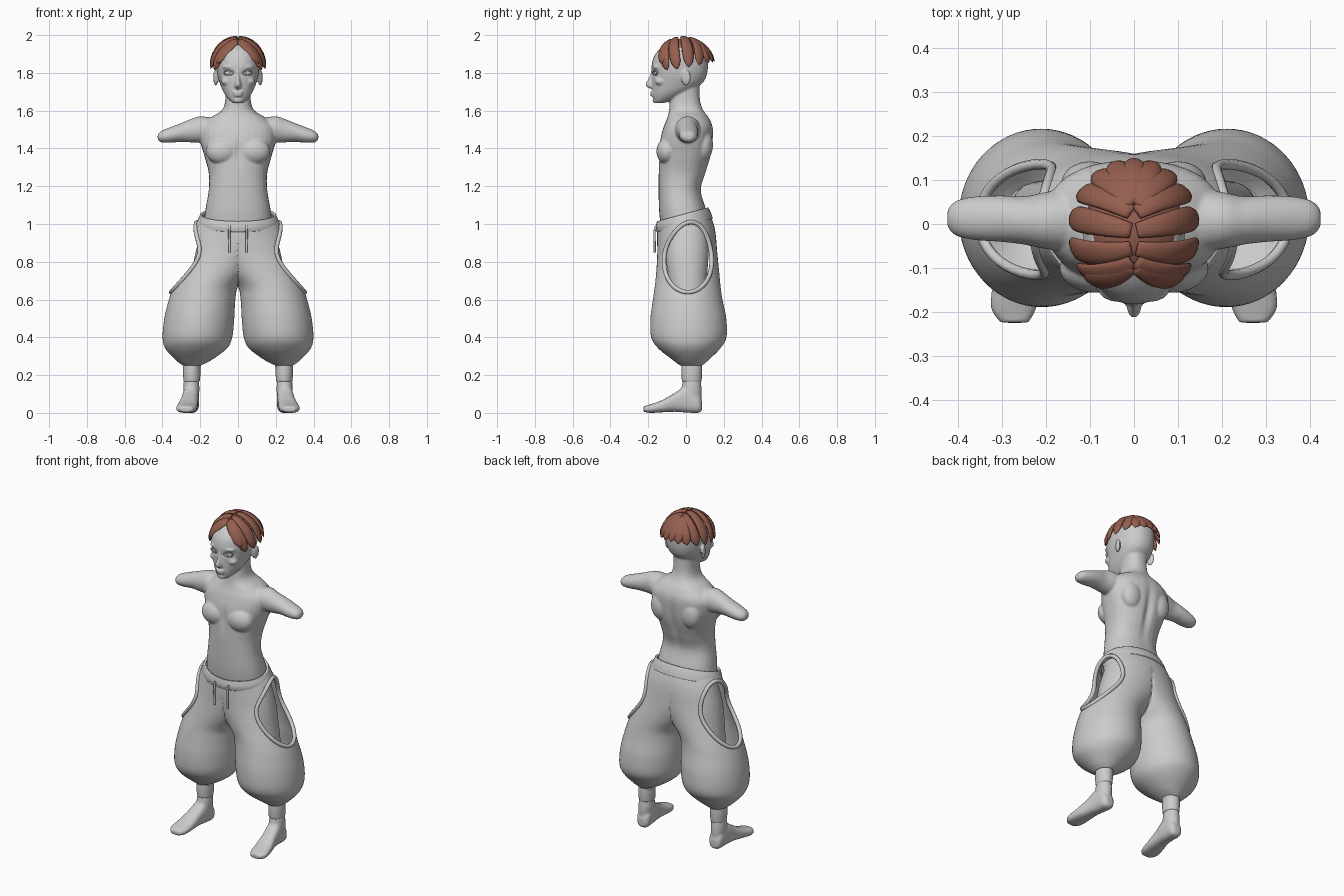
import bpy, bmesh, math
from mathutils import Vector, Matrix

cube = bpy.data.objects.get("Cube")
if cube:
    bpy.data.objects.remove(cube, do_unlink=True)


def material(name, colour):
    m = bpy.data.materials.new(name)
    m.use_nodes = True
    m.diffuse_color = (*colour, 1)
    m.node_tree.nodes["Principled BSDF"].inputs["Base Color"].default_value = (*colour, 1)
    return m


GREY = material("plain grey", (.6, .6, .6))
BROWN = material("hair brown", (.3, .113, .077))


def finish(name, bm, mat):
    bmesh.ops.recalc_face_normals(bm, faces=bm.faces)
    mesh = bpy.data.meshes.new(name)
    bm.to_mesh(mesh)
    bm.free()
    mesh.materials.append(mat)
    mesh.shade_smooth()
    obj = bpy.data.objects.new(name, mesh)
    bpy.context.collection.objects.link(obj)
    return obj


def dense(rings, steps=6):
    """Smoothly interpolate the ring values."""
    out = []
    for i in range(len(rings) - 1):
        p = [rings[max(0, min(len(rings) - 1, i + k))] for k in (-1, 0, 1, 2)]
        for s in range(steps):
            t = s / steps
            out.append([b + .5 * t * (c - a + t * (2*a - 5*b + 4*c - d + t * (3*(b - c) + d - a)))
                        for a, b, c, d in zip(*p)])
    return out + [list(rings[-1])]


def loft(bm, rings, axis="z", side=1, sides=32, power=2, caps=True):
    """Rings are (position, centre across, half width, low edge, high edge)."""
    loops = []
    for pos, ca, ra, b0, b1 in dense(rings):
        loop = []
        for k in range(sides):
            a = math.tau * k / sides
            c, s = [math.copysign(abs(f) ** (2 / power), f) for f in (math.cos(a), math.sin(a))]
            u, v = ca + ra * c, (b0 + b1) / 2 + (b1 - b0) / 2 * s
            co = {"z": (u, v, pos), "x": (pos, u, v), "y": (u, pos, v)}[axis]
            loop.append(bm.verts.new((co[0] * side, co[1], co[2])))
        loops.append(loop)
    for lo, hi in zip(loops, loops[1:]):
        for k in range(sides):
            n = (k + 1) % sides
            bm.faces.new((lo[k], lo[n], hi[n], hi[k]))
    if caps:
        bm.faces.new(loops[0])
        bm.faces.new(loops[-1])


def blob(bm, loc, radii, turn=0, axis="Z"):
    m = Matrix.Translation(loc) @ Matrix.Rotation(turn, 4, axis) @ Matrix.Diagonal((*radii, 1))
    bmesh.ops.create_uvsphere(bm, u_segments=24, v_segments=16, radius=1, matrix=m)


def tube(name, points, radius, cyclic=True):
    curve = bpy.data.curves.new(name, "CURVE")
    curve.dimensions = "3D"
    curve.bevel_depth = radius
    curve.bevel_resolution = 2
    curve.use_fill_caps = True
    line = curve.splines.new("POLY")
    line.points.add(len(points) - 1)
    for p, co in zip(line.points, points):
        p.co = (*co, 1)
    line.use_cyclic_u = cyclic
    curve.materials.append(GREY)
    obj = bpy.data.objects.new(name, curve)
    bpy.context.collection.objects.link(obj)


# Body: overlapping volumes fused into one skin
bm = bmesh.new()
torso = [(.9, 0, .17, -.12, .13), (1, 0, .18, -.135, .125), (1.08, 0, .172, -.143, .105),
         (1.18, 0, .155, -.145, .08), (1.27, 0, .155, -.145, .105), (1.36, 0, .178, -.142, .132),
         (1.44, 0, .2, -.138, .143), (1.51, 0, .2, -.12, .143), (1.56, 0, .15, -.1, .123),
         (1.6, 0, .088, -.09, .093), (1.65, 0, .068, -.085, .075), (1.74, 0, .066, -.07, .07)]
loft(bm, torso, power=2.3)
head = [(1.64, 0, .025, -.165, -.12), (1.655, 0, .045, -.172, -.07), (1.68, 0, .066, -.176, -.02),
        (1.71, 0, .083, -.179, .04), (1.75, 0, .098, -.18, .09), (1.79, 0, .109, -.181, .11),
        (1.84, 0, .115, -.182, .117), (1.89, 0, .113, -.168, .113), (1.93, 0, .097, -.135, .09),
        (1.96, 0, .055, -.09, .05)]
loft(bm, head, power=2.2)
nose = [(1.82, 0, .008, -.184, -.14), (1.78, 0, .01, -.194, -.14), (1.745, 0, .016, -.214, -.14),
        (1.728, 0, .019, -.21, -.14), (1.716, 0, .012, -.19, -.14)]
loft(bm, nose)
blob(bm, (0, -.178, 1.697), (.027, .013, .007))
blob(bm, (0, -.176, 1.682), (.024, .014, .008))
blob(bm, (0, -.158, 1.655), (.026, .02, .016))
arm = [(.12, .01, .075, 1.43, 1.56), (.2, .008, .065, 1.43, 1.57), (.25, .008, .055, 1.432, 1.555),
       (.3, .012, .053, 1.435, 1.535), (.36, .013, .05, 1.43, 1.512), (.405, .013, .04, 1.432, 1.493),
       (.425, .013, .02, 1.445, 1.475)]
leg = [(.98, .1, .085, -.1, .11), (.85, .125, .1, -.11, .12), (.7, .16, .09, -.09, .11),
       (.5, .2, .07, -.06, .1), (.35, .225, .055, -.035, .095), (.2, .245, .04, -.015, .078),
       (.12, .247, .043, -.025, .083), (.04, .25, .035, -.02, .08)]
foot = [(.085, .247, .02, .015, .06), (.065, .247, .04, 0, .1), (0, .25, .044, .002, .14),
        (-.06, .257, .046, .006, .105), (-.13, .267, .053, .003, .066), (-.19, .274, .052, 0, .045),
        (-.225, .272, .032, .006, .035)]
for s in (1, -1):
    loft(bm, arm, "x", s)
    loft(bm, leg, "z", s)
    loft(bm, foot, "y", s, power=2.6)
    blob(bm, (.085 * s, -.1, 1.385), (.085, .057, .07))
    blob(bm, (.1 * s, .095, 1.42), (.065, .048, .085))
    blob(bm, (.118 * s, .0, 1.775), (.011, .026, .043), -.35 * s)
    blob(bm, (.05 * s, -.155, 1.832), (.035, .022, .009), .3 * s)
    blob(bm, (.06 * s, -.135, 1.755), (.03, .03, .022))
body = finish("body", bm, GREY)
remesh = body.modifiers.new("fuse", "REMESH")
remesh.mode = "VOXEL"
remesh.voxel_size = .006
smooth = body.modifiers.new("soften", "SMOOTH")
smooth.factor = .5
smooth.iterations = 4
graph = bpy.context.evaluated_depsgraph_get()
body.data = bpy.data.meshes.new_from_object(body.evaluated_get(graph))
body.modifiers.clear()

# Soft hollows: eye sockets, breastbone, spine
hollows = [((.05, -.17, 1.8), (.026, .04, .014), .012), ((-.05, -.17, 1.8), (.026, .04, .014), .012),
           ((0, -.15, 1.38), (.014, .06, .07), .008), ((0, .13, 1.34), (.022, .07, .14), -.014)]
for v in body.data.vertices:
    for centre, size, push in hollows:
        d = sum(((a - b) / c) ** 2 for a, b, c in zip(v.co, centre, size))
        v.co.y += push * math.exp(-d)
body.data.shade_smooth()

# Eyes and lids
for s, label in ((1, "left"), (-1, "right")):
    bm = bmesh.new()
    blob(bm, (.05 * s, -.145, 1.8), (.021, .021, .021))
    finish(label + "_eye", bm, GREY)
    lid = []
    for k in range(24):
        a = math.tau * k / 24
        dx = .025 * math.cos(a)
        lid.append(((.05 + dx) * s, -.166 + .4 * dx, 1.8 + .012 * math.sin(a)))
    tube(label + "_eyelid", lid, .003)

# Baggy trousers with a side opening
trousers = [(1.05, 0, .2, -.152, .115), (.95, .012, .235, -.153, .152), (.85, .055, .225, -.152, .165),
            (.75, .12, .195, -.157, .175), (.67, .17, .172, -.165, .183), (.6, .19, .176, -.175, .193),
            (.5, .205, .185, -.188, .213), (.4, .215, .184, -.184, .214), (.34, .222, .162, -.145, .18),
            (.28, .235, .095, -.07, .12), (.25, .245, .045, -.03, .085)]


def tilt(co):
    f = max(0, min(1, (co[2] - .8) / .25))
    return (co[0], co[1], co[2] + .27 * co[1] * f * f * (3 - 2 * f))


def opening(a, k=1):
    """Oval of the side opening, wider toward its foot."""
    return (.01 + k * math.cos(a) * (.122 - .012 * math.sin(a)), .822 + .178 * k * math.sin(a))


def outside(y, z):
    profile = dense(trousers)
    hi, lo = next((p, q) for p, q in zip(profile, profile[1:]) if q[0] <= z)
    t = (hi[0] - z) / (hi[0] - lo[0])
    _, cx, rx, y0, y1 = [a + t * (b - a) for a, b in zip(hi, lo)]
    u = (2 * y - y0 - y1) / (y1 - y0)
    return cx + rx * math.sqrt(max(0, 1 - u * u))


bm = bmesh.new()
loft(bm, trousers, sides=64, caps=False)
for v in bm.verts:
    v.co.x = max(0, v.co.x)
inner = [f for f in bm.faces if all(v.co.x < .0001 for v in f.verts)]
bmesh.ops.delete(bm, geom=inner, context="FACES")


def angle(co):
    return math.atan2((co.z - .822) / .178, (co.y - .01) / .122)


def in_opening(co):
    y, z = opening(angle(co))
    return co.x > .1 and math.hypot(co.y - .01, co.z - .822) < math.hypot(y - .01, z - .822)


gap = [f for f in bm.faces if in_opening(f.calc_center_median())]
edge = {v for f in gap for v in f.verts if any(g not in gap for g in v.link_faces)}
bmesh.ops.delete(bm, geom=gap, context="FACES")
for v in edge:
    if v.is_valid:
        y, z = opening(angle(v.co))
        v.co = (outside(y, z), y, z)
for v in bm.verts:
    v.co = tilt(v.co)
pants = finish("trousers", bm, GREY)
mirror = pants.modifiers.new("mirror", "MIRROR")
mirror.merge_threshold = .001
shell = pants.modifiers.new("cloth", "SOLIDIFY")
shell.thickness = .008

# Waistband
bm = bmesh.new()
loft(bm, [(.995, 0, .218, -.156, .142), (1.025, 0, .212, -.16, .132), (1.056, 0, .2, -.154, .118)],
     sides=48, caps=False)
for v in bm.verts:
    v.co = tilt(v.co)
band = finish("waistband", bm, GREY)
band.modifiers.new("cloth", "SOLIDIFY").thickness = .014

# Opening hems, drawstrings and ankle cuffs
for s, label in ((1, "left"), (-1, "right")):
    hem = []
    for k in range(48):
        y, z = opening(math.tau * k / 48, 1.03)
        x, y, z = tilt((outside(y, z), y, z))
        hem.append((x * s, y, z))
    tube(label + "_opening_hem", hem, .012)
    tube(label + "_drawstring", [(.045 * s, -.158, .99), (.046 * s, -.167, .96), (.045 * s, -.165, .85)],
         .006, False)
    bm = bmesh.new()
    loft(bm, [(.165, .245, .041, -.018, .08), (.175, .245, .044, -.022, .083),
              (.22, .245, .046, -.024, .085), (.262, .245, .044, -.022, .083)], "z", s)
    finish(label + "_ankle_cuff", bm, GREY)

# Hair: a scalp cap under leaf-shaped locks falling from a centre parting
CENTRE, SIZE = Vector((0, -.015, 1.842)), Vector((.128, .146, .143))


def on_scalp(p, lift=0):
    d = Vector([(a - c) / r for a, c, r in zip(p, CENTRE, SIZE)]).normalized()
    return CENTRE + Vector([a * (r + lift) for a, r in zip(d, SIZE)])


def lock(bm, root, tip, width):
    start, end = on_scalp(root), on_scalp(tip)
    path = [on_scalp(start.lerp(end, i / 12), .004 + .016 * (i / 12) ** 3) for i in range(13)]
    loops = []
    for i, p in enumerate(path):
        t = i / 12
        along = path[min(i + 1, 12)] - path[max(i - 1, 0)]
        out = (p - CENTRE).normalized()
        across = along.cross(out).normalized()
        w = width * max(.03, (.5 + .8 * t) * (1 - t ** 4) ** .8)
        loops.append([bm.verts.new(p + across * w * math.cos(a) + out * w * .4 * math.sin(a))
                      for a in (math.tau * k / 10 for k in range(10))])
    for lo, hi in zip(loops, loops[1:]):
        for k in range(10):
            n = (k + 1) % 10
            bm.faces.new((lo[k], lo[n], hi[n], hi[k]))
    bm.faces.new(loops[0])
    bm.faces.new(loops[-1])


bm = bmesh.new()
blob(bm, CENTRE, SIZE * .98)
bmesh.ops.bisect_plane(bm, geom=bm.verts[:] + bm.edges[:] + bm.faces[:], plane_co=(0, 0, 1.905),
                       plane_no=(0, .18, 1), clear_inner=True)
locks = [(-.11, (.11, -.125, 1.85)), (-.09, (.125, -.1, 1.815)), (-.055, (.14, -.045, 1.82)),
         (-.015, (.14, .015, 1.83)), (.025, (.125, .07, 1.84)), (.045, (.085, .11, 1.85)),
         (.055, (.042, .13, 1.855))]
for s in (1, -1):
    for y, (tx, ty, tz) in locks:
        lock(bm, (.006 * s, y, 1.98), (tx * s, ty, tz), .034)
lock(bm, (0, .05, 1.98), (0, .14, 1.86), .032)
finish("hair", bm, BROWN)
